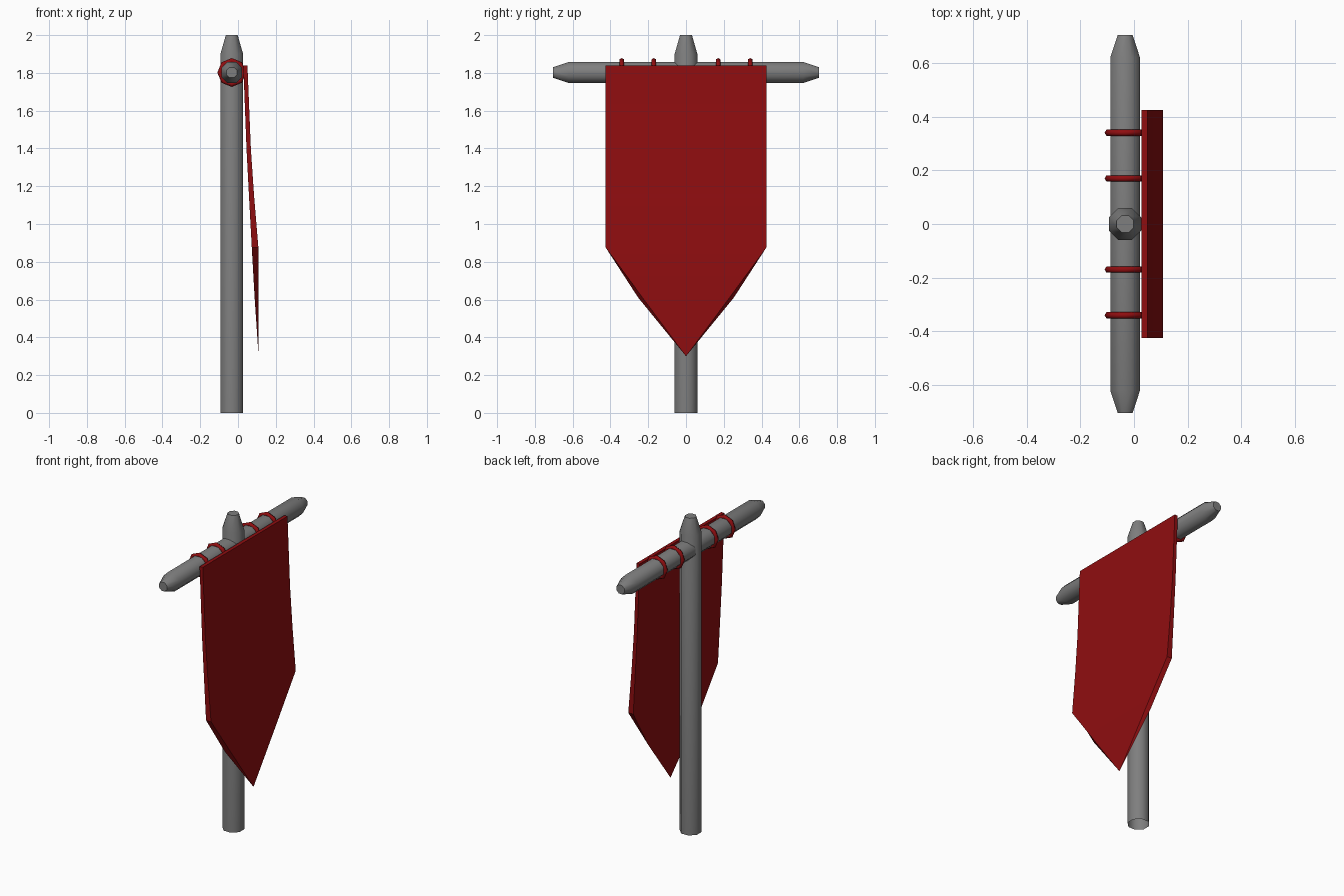
import bpy, bmesh, math
from mathutils import Matrix

if "Cube" in bpy.data.objects:
    bpy.data.objects.remove(bpy.data.objects["Cube"])

CX = -0.033      # x of pole and crossbar axis
BAR_Z = 1.802


def colour(name, r, g, b):
    m = bpy.data.materials.new(name)
    m.diffuse_color = (r, g, b, 1)
    m.use_nodes = True
    m.node_tree.nodes["Principled BSDF"].inputs["Base Color"].default_value = m.diffuse_color
    return m


red = colour("red_cloth", 0.275, 0.004, 0.005)
grey = colour("dark_grey", 0.21, 0.21, 0.21)


def smooth(ob, degrees):
    bpy.ops.object.select_all(action='DESELECT')
    ob.select_set(True)
    bpy.context.view_layer.objects.active = ob
    bpy.ops.object.shade_smooth_by_angle(angle=math.radians(degrees))


def finish(name, bm, mat, degrees):
    me = bpy.data.meshes.new(name)
    bmesh.ops.recalc_face_normals(bm, faces=bm.faces)
    bm.to_mesh(me)
    bm.free()
    ob = bpy.data.objects.new(name, me)
    bpy.context.collection.objects.link(ob)
    me.materials.append(mat)
    smooth(ob, degrees)
    return ob


def skin(bm, loops):
    # bridge consecutive closed loops
    for a, b in zip(loops, loops[1:]):
        n = len(a)
        for i in range(n):
            j = (i + 1) % n
            bm.faces.new((a[i], a[j], b[j], b[i]))


def octagon_rod(name, profile, matrix, cap_start=True):
    # profile: (radius, height) pairs along the local z axis
    bm = bmesh.new()
    angles = [math.pi / 8 + k * math.pi / 4 for k in range(8)]
    loops = [[bm.verts.new((r * math.cos(a), r * math.sin(a), h)) for a in angles]
             for r, h in profile]
    skin(bm, loops)
    bm.faces.new(loops[-1])
    if cap_start:
        bm.faces.new(loops[0])
    bm.transform(matrix)
    return finish(name, bm, grey, 50)


# Pole (open at the foot) and crossbar
octagon_rod("pole", [(0.065, 0), (0.065, 1.9), (0.034, 2.0)],
            Matrix.Translation((CX, 0, 0)), cap_start=False)
octagon_rod("crossbar", [(0.03, -0.705), (0.06, -0.62), (0.06, 0.62), (0.03, 0.705)],
            Matrix.Translation((CX, 0, BAR_Z)) @ Matrix.Rotation(math.pi / 2, 4, 'X'))

# Rings tying the cloth to the crossbar
for i, y in enumerate((-0.34, -0.17, 0.17, 0.34)):
    bpy.ops.mesh.primitive_torus_add(
        major_segments=8, minor_segments=6, major_radius=0.063, minor_radius=0.0135,
        location=(CX, y, BAR_Z), rotation=(math.pi / 2, 0, 0))
    ring = bpy.context.object
    ring.name = f"ring_{i + 1}"
    ring.data.materials.append(red)
    smooth(ring, 65)

# Banner cloth: rows of (z, back x, front x, back half width, front half width)
rows = [(1.84, 0.028, 0.050, 0.425, 0.425),
        (1.40, 0.045, 0.068, 0.425, 0.425),
        (1.15, 0.058, 0.085, 0.425, 0.425),
        (0.875, 0.073, 0.108, 0.425, 0.425),
        (0.61, 0.088, 0.109, 0.253, 0.230)]
bm = bmesh.new()
loops = [[bm.verts.new(p) for p in ((xb, -wb, z), (xf, -wf, z), (xf, wf, z), (xb, wb, z))]
         for z, xb, xf, wb, wf in rows]
skin(bm, loops)
bm.faces.new(loops[0])
# pointed lower tip
tip = bm.verts.new((0.109, 0, 0.30))
last = loops[-1]
for i in range(4):
    bm.faces.new((last[i], last[(i + 1) % 4], tip))
finish("banner", bm, red, 30)
